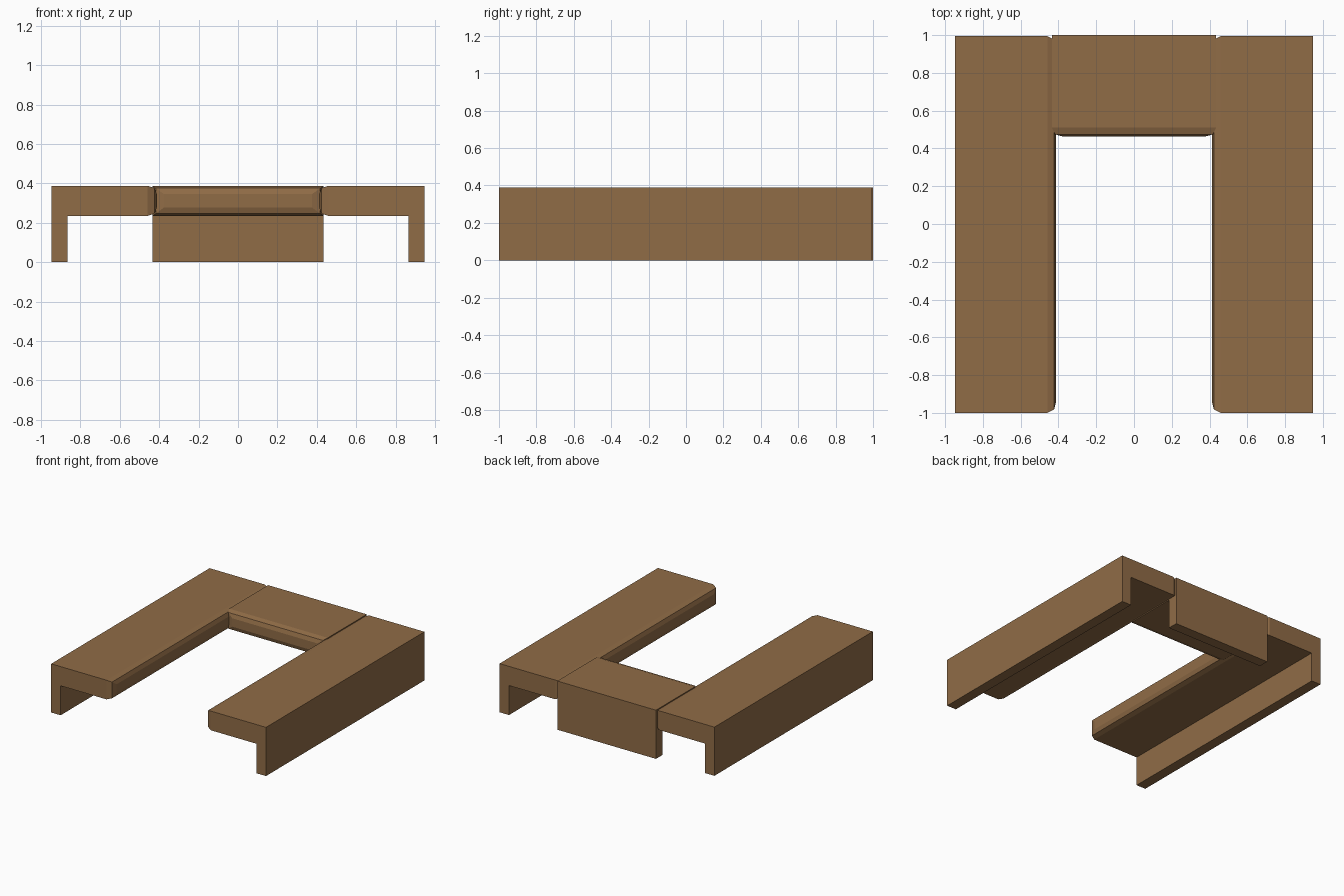
import bpy, bmesh
from mathutils import Matrix

if "Cube" in bpy.data.objects:
    bpy.data.objects.remove(bpy.data.objects["Cube"])

wood = bpy.data.materials.new("brown wood")
wood.diffuse_color = (0.28, 0.15, 0.062, 1)
wood.use_nodes = True
wood.node_tree.nodes["Principled BSDF"].inputs["Base Color"].default_value = wood.diffuse_color

Z0, Z1, LEG = 0.235, 0.388, 0.083   # slab underside, slab top, leg thickness


def counter(name, depth, v0, v1, place):
    """L-shaped counter: slab with a rounded inner nose and a panel under its outer edge.
    Local x runs from the outer side to the nose, local y along the length."""
    bm = bmesh.new()
    # cross-sections: distance from outer side, end inset, height inset
    sections = [(0, 0, 0), (LEG, 0, 0), (depth - 0.047, 0, 0),
                (depth - 0.011, 0.018, 0.012), (depth, 0.06, 0.043)]
    rings = []
    for x, e, h in sections:
        rings.append([bm.verts.new((x, y, z)) for y, z in
                      ((v0 + e, Z0 + h), (v1 - e, Z0 + h), (v1 - e, Z1 - h), (v0 + e, Z1 - h))])
    bm.faces.new(rings[0])
    bm.faces.new(rings[-1])
    under = None
    for a, b in zip(rings, rings[1:]):
        for i in range(4):
            j = (i + 1) % 4
            f = bm.faces.new((a[i], a[j], b[j], b[i]))
            under = under or f
    # outer support panel, pulled down from the slab's underside
    out = bmesh.ops.extrude_face_region(bm, geom=[under])
    for v in out["geom"]:
        if isinstance(v, bmesh.types.BMVert):
            v.co.z = 0
    if under.is_valid:
        bmesh.ops.delete(bm, geom=[under], context='FACES_ONLY')
    bm.transform(place)
    bmesh.ops.recalc_face_normals(bm, faces=bm.faces)
    me = bpy.data.meshes.new(name)
    bm.to_mesh(me)
    bm.free()
    me.materials.append(wood)
    ob = bpy.data.objects.new(name, me)
    bpy.context.collection.objects.link(ob)


# side counters (mirrored) and the back counter with its nose facing the front
left = Matrix.Translation((-0.947, 0, 0))
counter("left_counter", 0.535, -1, 0.995, left)
counter("right_counter", 0.535, -1, 0.995, Matrix.Scale(-1, 4, (1, 0, 0)) @ left)
counter("back_counter", 0.537, -0.435, 0.435,
        Matrix.Translation((0, 1, 0)) @ Matrix.Rotation(-1.5707963, 4, 'Z'))
